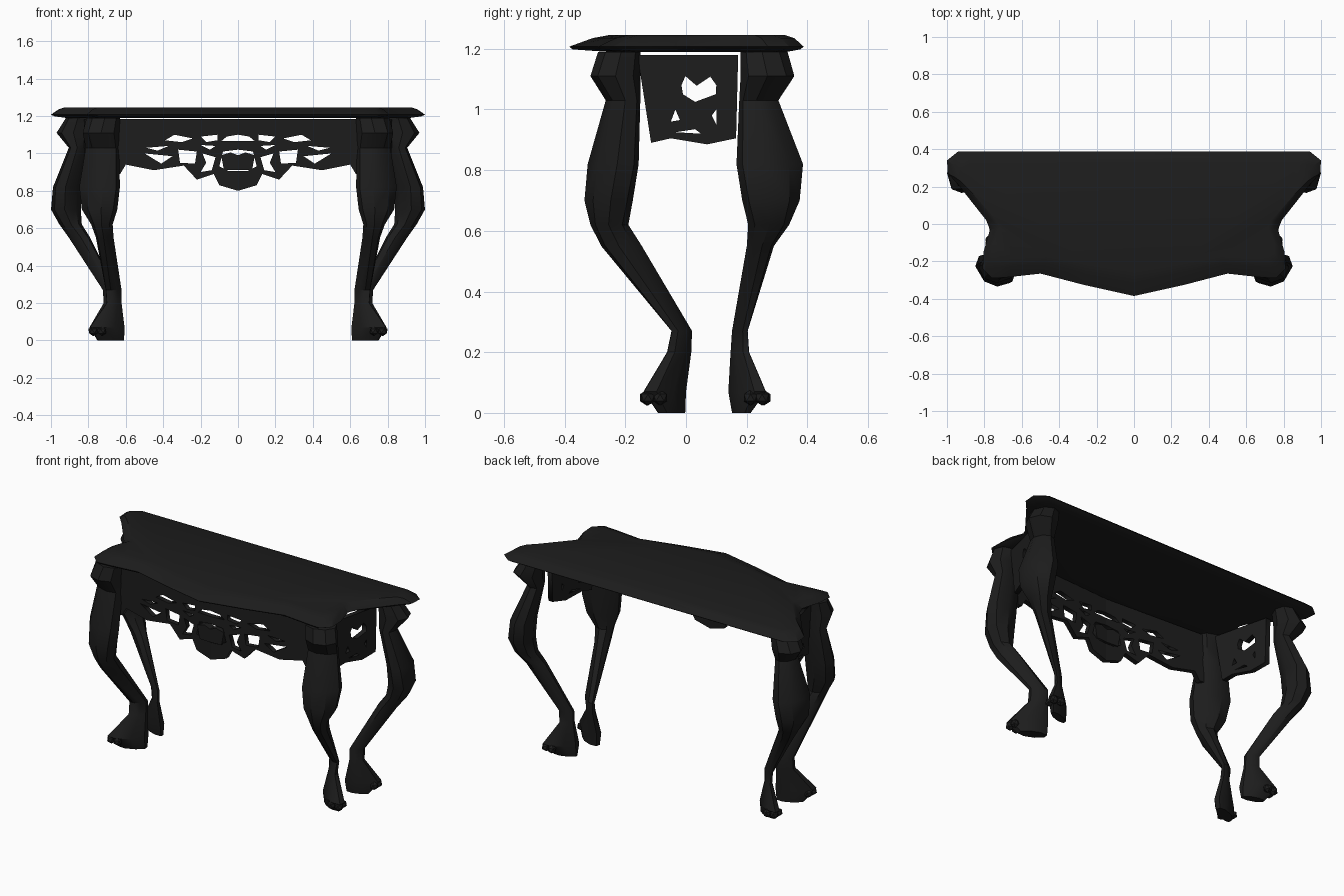
import bpy, bmesh, math
from mathutils import Matrix

if "Cube" in bpy.data.objects:
    bpy.data.objects.remove(bpy.data.objects["Cube"])

black = bpy.data.materials.new("black_lacquer")
black.diffuse_color = (0.012, 0.012, 0.012, 1)
black.use_nodes = True
black.node_tree.nodes["Principled BSDF"].inputs["Base Color"].default_value = black.diffuse_color


def add(name, bm, mirror=True, smooth=None):
    bmesh.ops.recalc_face_normals(bm, faces=bm.faces)
    me = bpy.data.meshes.new(name)
    bm.to_mesh(me)
    bm.free()
    me.materials.clear()
    me.materials.append(black)
    for p in me.polygons:
        p.material_index = 0
    ob = bpy.data.objects.new(name, me)
    bpy.context.collection.objects.link(ob)
    if smooth:
        bpy.ops.object.select_all(action='DESELECT')
        ob.select_set(True)
        bpy.context.view_layer.objects.active = ob
        bpy.ops.object.shade_smooth_by_angle(angle=math.radians(smooth))
    if mirror:
        ob.modifiers.new("mirror", 'MIRROR')
    return ob


def loft(bm, rings):
    loops = [[bm.verts.new(p) for p in r] for r in rings]
    n = len(loops[0])
    for a, b in zip(loops, loops[1:]):
        for i in range(n):
            j = (i + 1) % n
            bm.faces.new((a[i], a[j], b[j], b[i]))
    bm.faces.new(loops[0])
    bm.faces.new(loops[-1])


# Tabletop: shaped outline with a sloping moulded edge, flatter towards the front
half = [(0, -.385), (.27, -.325), (.5, -.265), (.68, -.285), (.76, -.29), (.81, -.24), (.805, -.15),
        (.77, -.03), (.79, .02), (.94, .21), (.995, .27), (1, .34), (.94, .388)]
outline = half + [(-x, y) for x, y in reversed(half[1:])]
bm = bmesh.new()
loft(bm, [[(x * sx, y * (sf if y < 0 else sb), z) for x, y in outline]
          for z, sx, sf, sb in [(1.19, .92, .68, .86), (1.198, .98, .97, .97), (1.207, 1, 1, 1),
                                (1.235, .96, .8, .92), (1.245, .93, .66, .84)]])
bmesh.ops.triangulate(bm, faces=[f for f in bm.faces if len(f.verts) > 4])
add("tabletop", bm, mirror=False, smooth=25)


# Cabriole legs: octagonal rings given by z, x range, y range and skew angle
# (under 90 stretches the ring along the outward diagonal, over 90 across it)
def leg(name, rows, out):
    bm = bmesh.new()
    rings = []
    for z, x0, x1, y0, y1, skew in rows:
        cx, cy, rx, ry = (x0 + x1) / 2, (y0 + y1) / 2, (x1 - x0) / 2, (y1 - y0) / 2
        ring = []
        for i in range(8):
            t = i * math.pi / 4 + math.radians(skew) / 2
            ring.append((cx + rx * math.cos(t),
                         cy + out * ry * math.cos(t - math.radians(skew)), z))
        rings.append(ring)
    loft(bm, rings)
    # claw toes at the outward tip of the foot
    z, x0, x1, y0, y1, skew = rows[-2]
    for f, side in ((.74, 0), (.5, 1), (.5, -1)):
        x = (x0 + x1) / 2 + f * (x1 - x0) / 2 + side * .022
        y = (y0 + y1) / 2 + out * (f * (y1 - y0) / 2 - side * .022)
        bmesh.ops.create_icosphere(bm, subdivisions=1, radius=.026,
                                   matrix=Matrix.Translation((x, y, .05)))
    add(name, bm, smooth=35)


leg("front_leg", [(1.19, .63, .81, -.29, -.15, 100), (1.11, .635, .83, -.315, -.15, 90),
                  (1.03, .635, .815, -.265, -.15, 105), (.82, .63, .85, -.325, -.155, 108),
                  (.7, .645, .835, -.335, -.175, 100), (.62, .67, .785, -.315, -.19, 85),
                  (.55, .665, .76, -.28, -.145, 75), (.27, .62, .71, -.05, .022, 50),
                  (.2, .62, .705, -.065, .02, 50), (.07, .6, .8, -.145, .005, 48),
                  (0, .605, .755, -.095, 0, 52)], -1)
leg("back_leg", [(1.19, .78, .92, .18, .335, 100), (1.11, .79, .97, .18, .357, 90),
                 (1.03, .8, .905, .175, .305, 105), (.82, .83, .99, .165, .387, 108),
                 (.7, .84, 1, .185, .375, 100), (.62, .835, .955, .205, .34, 85),
                 (.55, .79, .905, .2, .29, 75), (.27, .65, .725, .15, .205, 50),
                 (.2, .65, .72, .145, .21, 50), (.07, .62, .8, .135, .268, 48),
                 (0, .625, .755, .15, .215, 52)], 1)


# Pierced plates: filled 2D outline with holes, then placed by a mapping
def plate(name, edge, holes, place, thick):
    cu = bpy.data.curves.new(name + "_outline", 'CURVE')
    cu.dimensions = '2D'
    cu.fill_mode = 'BOTH'
    cu.extrude = thick / 2
    for pts in [edge] + holes:
        sp = cu.splines.new('POLY')
        sp.points.add(len(pts) - 1)
        for p, (u, v) in zip(sp.points, pts):
            p.co = (u, v, 0, 1)
        sp.use_cyclic_u = True
    tmp = bpy.data.objects.new("outline_helper", cu)
    bpy.context.collection.objects.link(tmp)
    dg = bpy.context.evaluated_depsgraph_get()
    me = bpy.data.meshes.new_from_object(tmp.evaluated_get(dg))
    bm = bmesh.new()
    bm.from_mesh(me)
    bpy.data.objects.remove(tmp)
    bmesh.ops.remove_doubles(bm, verts=bm.verts, dist=1e-5)
    for v in bm.verts:
        v.co = place(*v.co)
    add(name, bm)


def front(u, v, w):
    return (u, -.25 + .06 * u + w, v)


# Front apron, right half
plate("front_apron",
      [(0, .8), (.1, .83), (.13, .89), (.22, .86), (.29, .935), (.45, .91), (.6, .94), (.63, .89),
       (.66, .89), (.66, 1.185), (0, 1.185), (0, 1.1), (.06, 1.09), (.09, 1.065), (0, 1.065),
       (0, 1.02), (.08, 1.01), (.1, .93), (.05, .905), (0, .905)],
      [[(.12, .98), (.19, 1.0), (.17, .95), (.2, .9), (.14, .91)],
       [(.22, 1.01), (.32, 1.02), (.31, .95), (.23, .945)],
       [(.24, 1.08), (.34, 1.1), (.39, 1.07), (.3, 1.06)],
       [(.35, .985), (.5, 1.0), (.41, .945)],
       [(.11, 1.1), (.2, 1.09), (.17, 1.06), (.11, 1.07)],
       [(.12, 1.04), (.2, 1.045), (.15, 1.02)],
       [(.37, 1.04), (.49, 1.03), (.43, 1.015)]],
      front, .03)

# Shield filling the middle of the front apron
plate("centre_shield", [(0, .91), (.075, .91), (.09, .99), (.04, 1.005), (0, .99)], [],
      front, .045)

# Side aprons between front and back legs
plate("side_apron",
      [(-.16, 1.18), (-.115, .89), (-.05, .905), (.07, .885), (.165, .905), (.172, 1.18)],
      [[(-.015, 1.08), (-.002, 1.11), (.035, 1.078), (.08, 1.108), (.1, 1.08), (.098, 1.05),
        (.03, 1.025), (-.01, 1.05)],
       [(-.05, .96), (-.035, 1.0), (-.02, .965)],
       [(.085, .98), (.1, 1.0), (.1, .95)],
       [(-.035, .925), (.03, .935), (.05, .92)]],
      lambda u, v, w: (.765 + .25 * u + w, u, v), .03)
